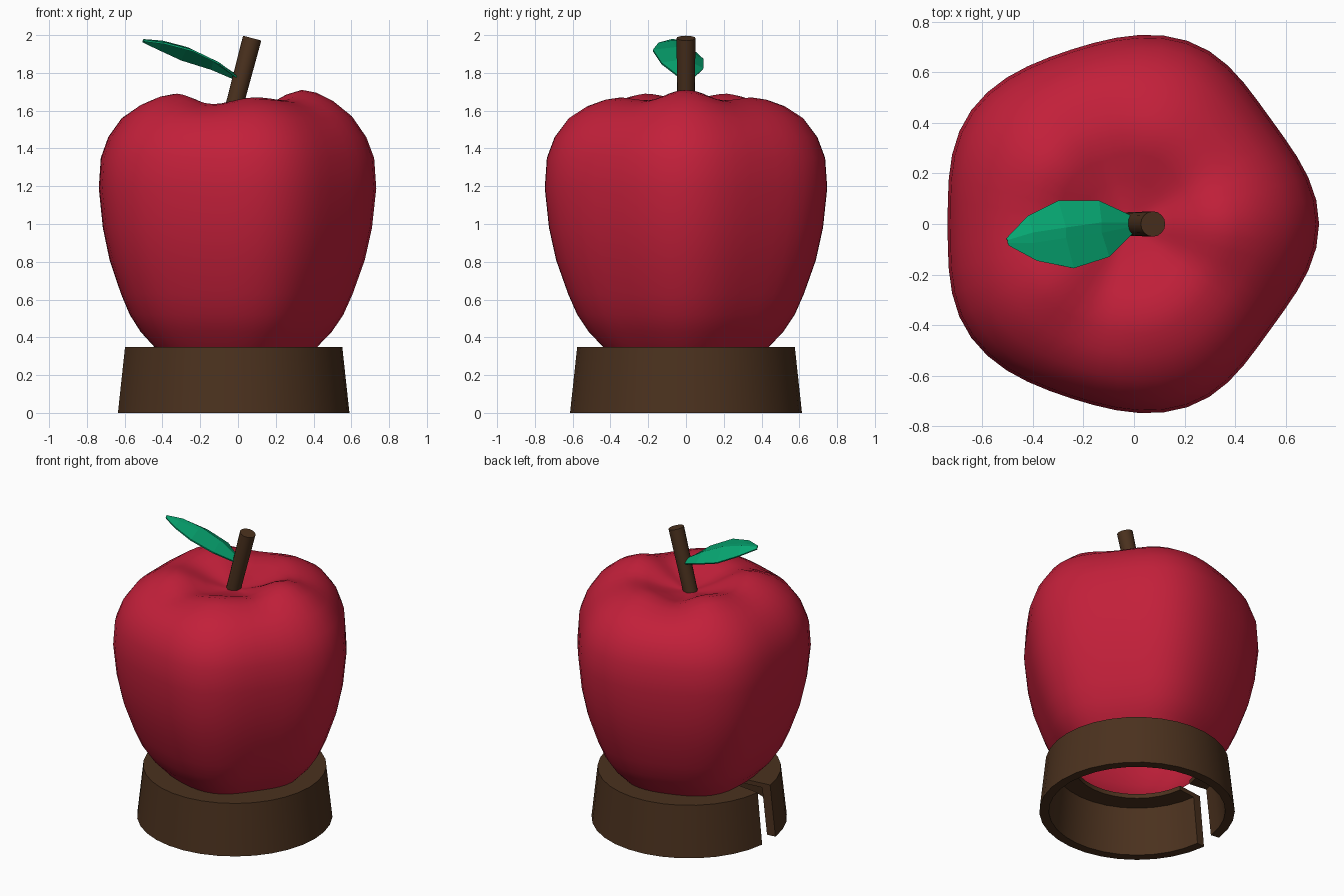
import bpy, bmesh, math
from mathutils import Vector

if "Cube" in bpy.data.objects:
    bpy.data.objects.remove(bpy.data.objects["Cube"])

CX = -0.025  # shared axis of apple and base


def material(name, rgb):
    m = bpy.data.materials.new(name)
    m.diffuse_color = (*rgb, 1)
    m.use_nodes = True
    m.node_tree.nodes["Principled BSDF"].inputs["Base Color"].default_value = m.diffuse_color
    return m


RED = material("apple red", (0.54, 0.014, 0.042))
BROWN = material("wood brown", (0.070, 0.031, 0.013))
GREEN = material("leaf green", (0.002, 0.38, 0.165))


def finish(name, bm, mat, smooth_angle=None):
    bmesh.ops.recalc_face_normals(bm, faces=bm.faces)
    me = bpy.data.meshes.new(name)
    bm.to_mesh(me)
    bm.free()
    me.materials.append(mat)
    ob = bpy.data.objects.new(name, me)
    bpy.context.collection.objects.link(ob)
    if smooth_angle:
        bpy.ops.object.select_all(action='DESELECT')
        ob.select_set(True)
        bpy.context.view_layer.objects.active = ob
        bpy.ops.object.shade_smooth_by_angle(angle=math.radians(smooth_angle))
    return ob


def skin(bm, rows, close_cols=False):
    """Quads between rows of equally many vertices."""
    m = len(rows[0])
    for a, b in zip(rows, rows[1:]):
        for j in range(m if close_cols else m - 1):
            k = (j + 1) % m
            bm.faces.new((a[j], a[k], b[k], b[j]))


def around(values, angle):
    """Cosine blend of values given every 36 degrees from 0 to 180, mirrored in y."""
    a = abs(math.degrees(math.atan2(math.sin(angle), math.cos(angle)))) / 36
    i = min(int(a), 4)
    t = 0.5 - 0.5 * math.cos(math.pi * (a - i))
    return values[i] * (1 - t) + values[i + 1] * t


# Apple: five-lobed shell, open underneath, with a dimple and an uneven rim
LOBE_R = (0.757, 0.702, 0.762, 0.725, 0.765, 0.712)
RIM_DROP = (0, 0.055, 0.04, 0.075, 0.02, 0.05)
# radius factor, height, share of the rim drop
profile = [(0.575, 0.34, 0), (0.69, 0.43, 0),
           (0.77, 0.52, 0), (0.835, 0.63, 0), (0.92, 0.81, 0), (0.97, 0.98, 0),
           (1.0, 1.19, 0), (0.985, 1.35, 0), (0.93, 1.46, 0), (0.83, 1.57, 0.2),
           (0.70, 1.65, 0.6), (0.58, 1.695, 0.9), (0.48, 1.71, 1), (0.37, 1.685, 0.9),
           (0.24, 1.63, 0.5), (0.1, 1.585, 0.1)]
SEG = 50
bm = bmesh.new()
rings = []
for f, z, d in profile:
    ring = []
    for k in range(SEG):
        a = 2 * math.pi * k / SEG
        r = f * around(LOBE_R, a)
        ring.append(bm.verts.new((CX + r * math.cos(a), r * math.sin(a),
                                  z - d * around(RIM_DROP, a))))
    rings.append(ring)
skin(bm, rings, close_cols=True)
pit = bm.verts.new((CX, 0, 1.575))
for k in range(SEG):
    bm.faces.new((rings[-1][k], rings[-1][(k + 1) % SEG], pit))
finish("apple", bm, RED, 60)

# Base: tapered hollow ring with a top shelf, open at a slot on the left
section = [(0.615, 0), (0.577, 0.35), (0.395, 0.35), (0.395, 0.32), (0.52, 0.32), (0.555, 0)]
bm = bmesh.new()
gap = math.radians(6.8)
rows = []
for k in range(33):
    a = -math.pi + gap + (2 * math.pi - 2 * gap) * k / 32
    rows.append([bm.verts.new((CX + r * math.cos(a), r * math.sin(a), z)) for r, z in section])
skin(bm, rows, close_cols=True)
bm.faces.new(rows[0])
bm.faces.new(rows[-1])
finish("base", bm, BROWN, 30)

# Stem: leaning, slightly flared cylinder
bottom, top = Vector((-0.037, 0, 1.56)), Vector((0.075, 0, 1.984))
axis = (top - bottom).normalized()
side = Vector((0, 1, 0))
across = side.cross(axis)
bm = bmesh.new()
ends = []
for c, r in ((bottom, 0.046), (top, 0.05)):
    ends.append([bm.verts.new(c + r * (math.cos(a) * across + math.sin(a) * side))
                 for a in (2 * math.pi * k / 16 for k in range(16))])
skin(bm, ends, close_cols=True)
for e in ends:
    bm.faces.new(e)
finish("stem", bm, BROWN, 40)

# Leaf: arched blade rolled toward the back, each row is front edge, rib, back edge
blade = [((0.01, -0.02, 1.765), (0.01, 0, 1.775), (0.0, 0.025, 1.76)),
         ((-0.10, -0.13, 1.85), (-0.13, -0.015, 1.865), (-0.14, 0.09, 1.82)),
         ((-0.24, -0.175, 1.918), (-0.27, -0.035, 1.932), (-0.30, 0.09, 1.87)),
         ((-0.385, -0.145, 1.956), (-0.40, -0.055, 1.966), (-0.42, 0.03, 1.925)),
         ((-0.495, -0.085, 1.970), (-0.50, -0.07, 1.974), (-0.505, -0.06, 1.965))]
bm = bmesh.new()
rows = []
for i, (e1, rib, e2) in enumerate(blade):
    w = Vector((0, 0.02 if 0 < i < 4 else 0.005, 0))
    rib = Vector(rib)
    rows.append([bm.verts.new(p) for p in (e1, rib - w, rib + w, e2)])
skin(bm, rows)
leaf = finish("leaf", bm, GREEN)
mod = leaf.modifiers.new("thickness", 'SOLIDIFY')
mod.thickness = 0.01
mod.offset = 0
